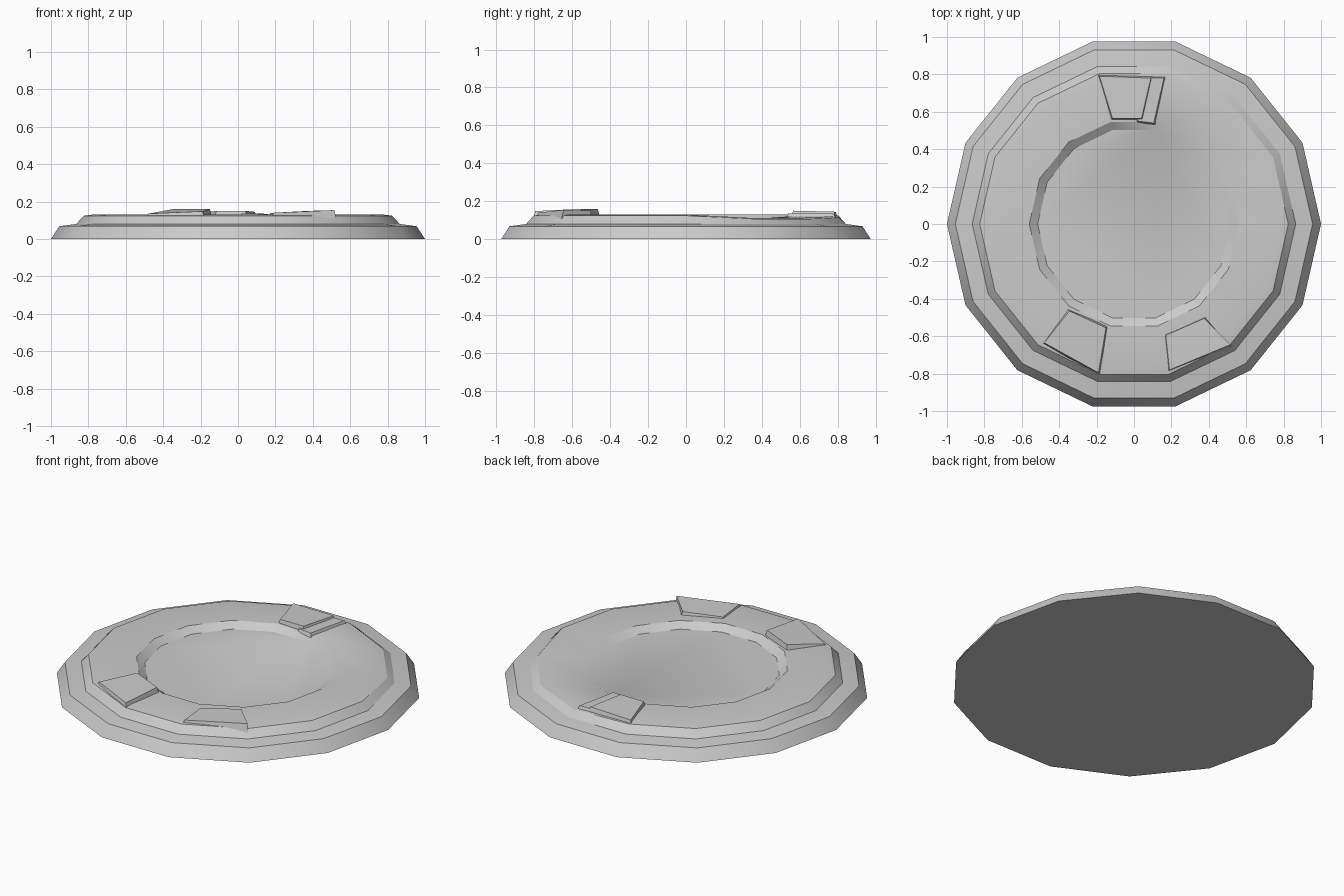
import bpy, bmesh
from math import cos, sin, tau

if "Cube" in bpy.data.objects:
    bpy.data.objects.remove(bpy.data.objects["Cube"])

N = 14


def finish(bm, name):
    bmesh.ops.recalc_face_normals(bm, faces=bm.faces)
    mesh = bpy.data.meshes.new(name)
    bm.to_mesh(mesh)
    bm.free()
    ob = bpy.data.objects.new(name, mesh)
    bpy.context.collection.objects.link(ob)
    bpy.context.view_layer.objects.active = ob
    ob.select_set(True)
    bpy.ops.object.shade_smooth_by_angle(angle=0.4)
    ob.select_set(False)


# Stepped fourteen-sided base with a recessed centre
profile = [(1.0, 0, 0), (0.955, 0.068, 0), (0.865, 0.08, 0),
           (0.825, 0.124, 1), (0.78, 0.13, 1), (0.56, 0.13, 1), (0.515, 0.098, 0)]
dip = {1: 0.018, 2: 0.018, 3: 0.01}      # worn, lower stretch of the rim
bm = bmesh.new()
rings = []
for r, z, worn in profile:
    rings.append([bm.verts.new((r * cos(tau * k / N), r * sin(tau * k / N),
                                z - worn * dip.get(k, 0))) for k in range(N)])
for a, b in zip(rings, rings[1:]):
    for k in range(N):
        j = (k + 1) % N
        bm.faces.new((a[k], a[j], b[j], b[k]))
bm.faces.new(rings[0])
bm.faces.new(rings[-1])
finish(bm, "stepped_base")


# Raised stone blocks on the rim: top corners, with flared sides
def block(name, corners, flare=0.012, bottom=0.105):
    bm = bmesh.new()
    cx = sum(c[0] for c in corners) / 4
    cy = sum(c[1] for c in corners) / 4
    top = [bm.verts.new(c) for c in corners]
    low = [bm.verts.new((x + flare * (1 if x > cx else -1),
                         y + flare * (1 if y > cy else -1), bottom))
           for x, y, z in corners]
    for k in range(4):
        j = (k + 1) % 4
        bm.faces.new((low[k], low[j], top[j], top[k]))
    bm.faces.new(top)
    bm.faces.new(low[::-1])
    finish(bm, name)


block("front_left_block", [(-0.48, -0.635, 0.135), (-0.19, -0.795, 0.148),
                           (-0.15, -0.555, 0.16), (-0.345, -0.465, 0.16)])
block("front_right_block", [(0.19, -0.78, 0.14), (0.515, -0.645, 0.154),
                            (0.375, -0.505, 0.15), (0.17, -0.595, 0.138)])
block("back_block", [(-0.185, 0.79, 0.142), (-0.115, 0.565, 0.15),
                     (0.04, 0.565, 0.15), (0.09, 0.78, 0.145)])
block("back_step", [(0.03, 0.78, 0.134), (0.02, 0.55, 0.136),
                    (0.105, 0.54, 0.136), (0.16, 0.78, 0.134)])
